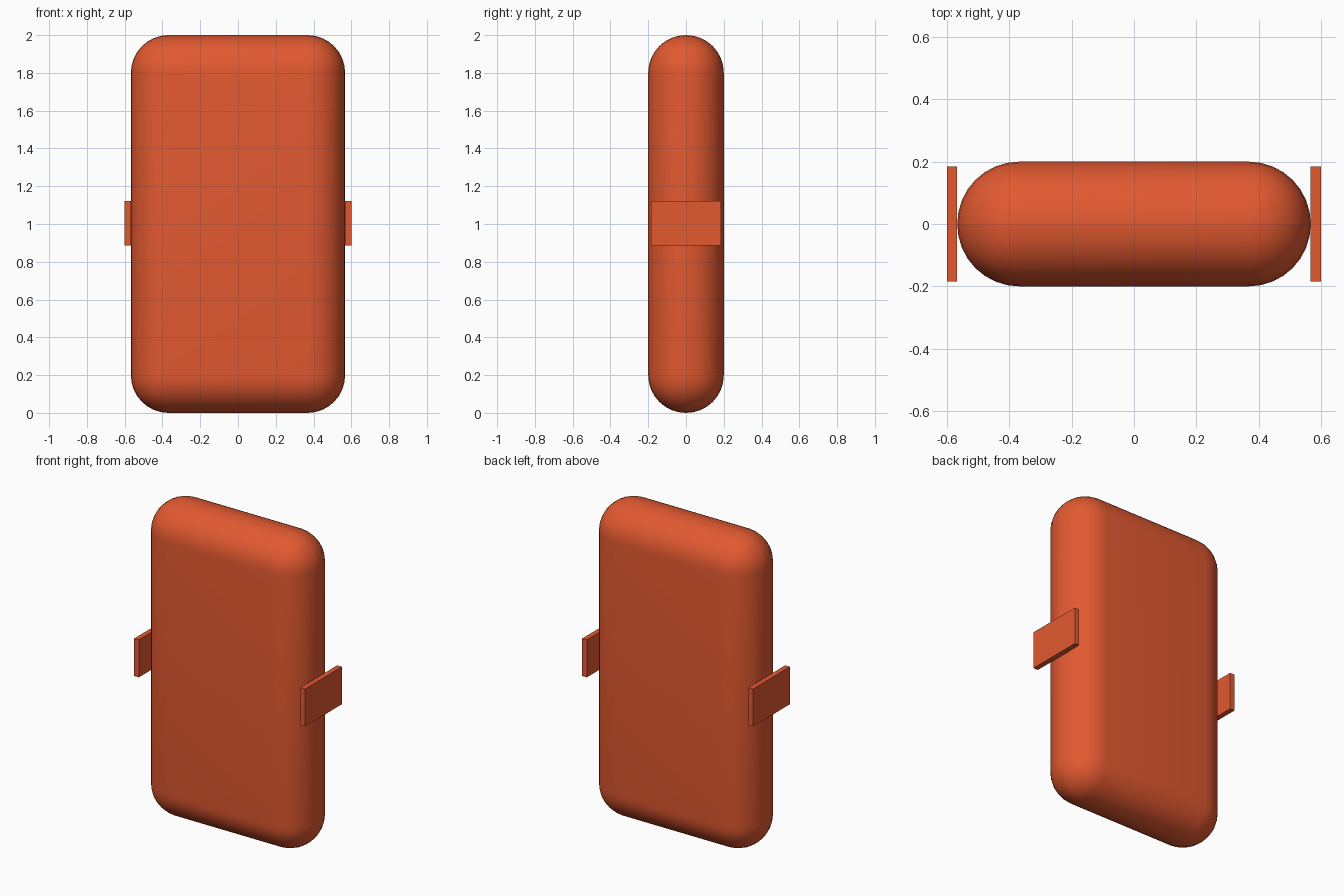
import bpy

if "Cube" in bpy.data.objects:
    bpy.data.objects.remove(bpy.data.objects["Cube"])

mat = bpy.data.materials.new("orange")
mat.diffuse_color = (0.76, 0.10, 0.03, 1)
mat.use_nodes = True
mat.node_tree.nodes["Principled BSDF"].inputs["Base Color"].default_value = mat.diffuse_color


def box(name, size, centre):
    bpy.ops.mesh.primitive_cube_add(size=1, location=centre)
    ob = bpy.context.object
    ob.name = name
    ob.scale = size
    bpy.ops.object.transform_apply(location=False, rotation=False, scale=True)
    ob.data.materials.append(mat)
    return ob


# Pill-edged slab body
body = box("body", (1.134, 0.4, 2.0), (0, 0, 1))
bevel = body.modifiers.new("round_edges", 'BEVEL')
bevel.width = 0.199
bevel.segments = 8
bevel.limit_method = 'NONE'
bpy.ops.object.modifier_apply(modifier=bevel.name)
bpy.ops.object.shade_smooth_by_angle(angle=0.6)

# Thin flat plates touching each side
for side, sign in (("left", -1), ("right", 1)):
    box(side + "_side_plate", (0.033, 0.37, 0.238), (sign * 0.5835, 0, 1.004))
